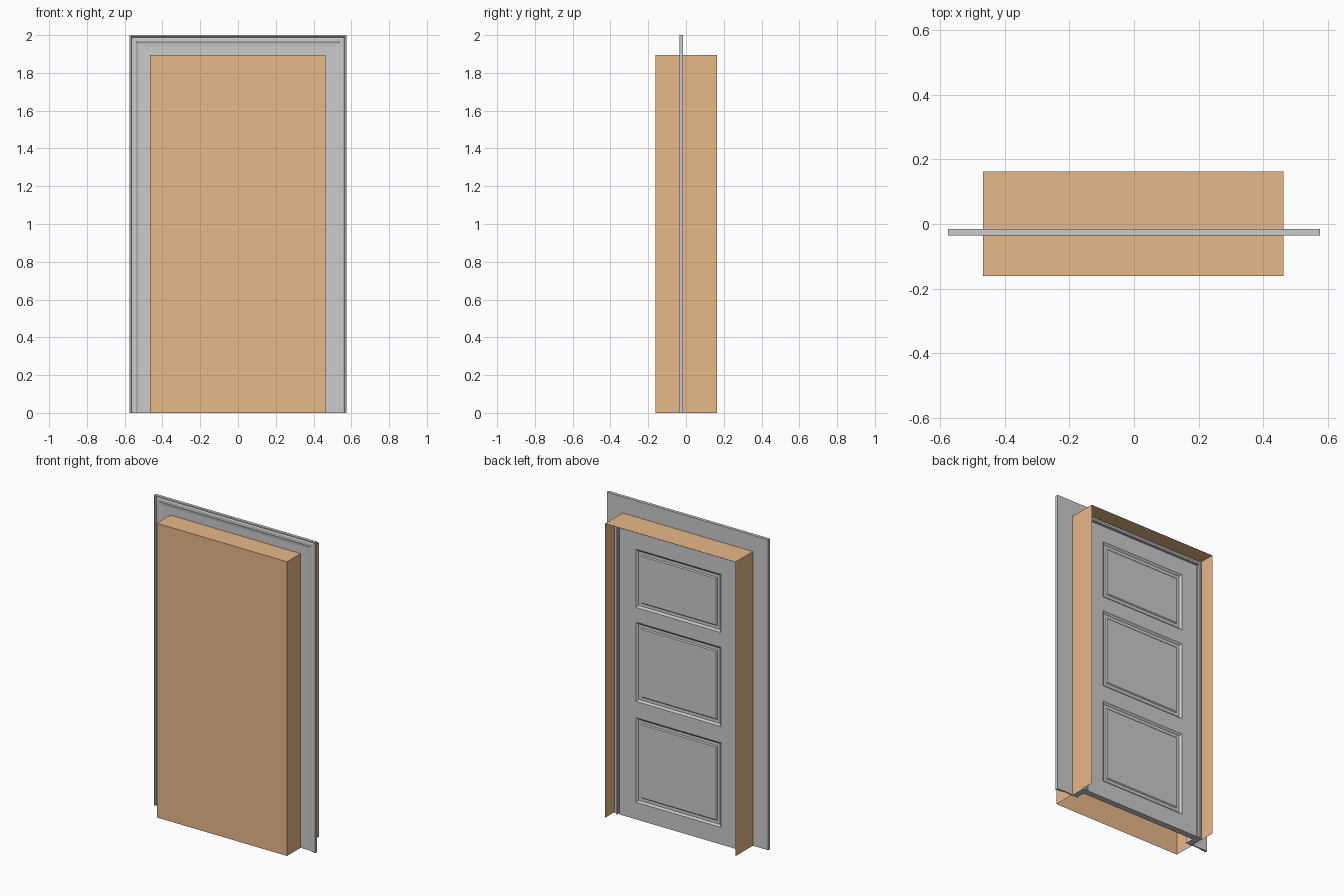
import bpy, bmesh

if "Cube" in bpy.data.objects:
    bpy.data.objects.remove(bpy.data.objects["Cube"])

HALF_W, HEIGHT = 0.575, 2.0


def finish(bm, name):
    bmesh.ops.recalc_face_normals(bm, faces=bm.faces)
    me = bpy.data.meshes.new(name)
    bm.to_mesh(me)
    bm.free()
    ob = bpy.data.objects.new(name, me)
    bpy.context.collection.objects.link(ob)
    return ob


def sweep_frame(name, profile):
    """Sweep a closed (inset, y) profile up, across and down the doorway with mitred corners."""
    bm = bmesh.new()
    rings = []
    for sx, top in ((-1, 0), (-1, 1), (1, 1), (1, 0)):
        rings.append([bm.verts.new((sx * (HALF_W - t), y, (HEIGHT - t) * top))
                      for t, y in profile])
    n = len(profile)
    for a, b in zip(rings, rings[1:]):
        for i in range(n):
            j = (i + 1) % n
            bm.faces.new((a[i], a[j], b[j], b[i]))
    bm.faces.new(rings[0])
    bm.faces.new(rings[-1])
    return finish(bm, name)


# Moulded casing around the opening
sweep_frame("casing", [
    (0, -0.015), (0, -0.035), (0.008, -0.035), (0.012, -0.027), (0.018, -0.030),
    (0.034, -0.030), (0.042, -0.025), (0.056, -0.023), (0.155, -0.023), (0.155, -0.015)])

# Stepped jamb behind the casing
sweep_frame("jamb", [
    (0.118, -0.015), (0.155, -0.015), (0.155, 0.070), (0.146, 0.070),
    (0.146, 0.085), (0.134, 0.085), (0.134, 0.076), (0.118, 0.076)])

# Door leaf: half thickness with three moulded panels, mirrored front to back
xs = [-0.42, -0.303, 0.303, 0.42]
zs = [0, 0.11, 0.655, 0.76, 1.27, 1.365, 1.74, 1.846]
bm = bmesh.new()
grid = [[bm.verts.new((x, 0.02, z)) for x in xs] for z in zs]
panels = []
for r in range(len(zs) - 1):
    for c in range(3):
        f = bm.faces.new((grid[r][c + 1], grid[r][c], grid[r + 1][c], grid[r + 1][c + 1]))
        if c == 1 and r % 2 == 1:
            panels.append(f)
rim = [e for e in bm.edges if e.is_boundary]
for thickness, depth in ((0.006, 0.006), (0.012, -0.010), (0.020, 0.0), (0.006, 0.006)):
    bmesh.ops.inset_individual(bm, faces=panels, thickness=thickness, depth=depth,
                               use_even_offset=True)
ext = bmesh.ops.extrude_edge_only(bm, edges=rim)["geom"]
for v in ext:
    if isinstance(v, bmesh.types.BMVert):
        v.co.y = 0
door = finish(bm, "door_leaf")
door.location.y = 0.058
mirror = door.modifiers.new("both_sides", "MIRROR")
mirror.use_axis = (False, True, False)

# Coloured wall-opening box, open at the back and underneath
bm = bmesh.new()
bmesh.ops.create_cube(bm, size=1)
for v in bm.verts:
    v.co.x = 0.462 if v.co.x > 0 else -0.466
    v.co.y = 0.163 if v.co.y > 0 else -0.161
    v.co.z = 1.895 if v.co.z > 0 else 0
bm.normal_update()
bmesh.ops.delete(bm, geom=[f for f in bm.faces if f.normal.y > 0.5 or f.normal.z < -0.5],
                 context="FACES_ONLY")
box = finish(bm, "opening_box")
mat = bpy.data.materials.new("orange")
mat.diffuse_color = (0.8, 0.48, 0.25, 1)
mat.use_nodes = True
mat.node_tree.nodes["Principled BSDF"].inputs["Base Color"].default_value = mat.diffuse_color
box.data.materials.append(mat)
